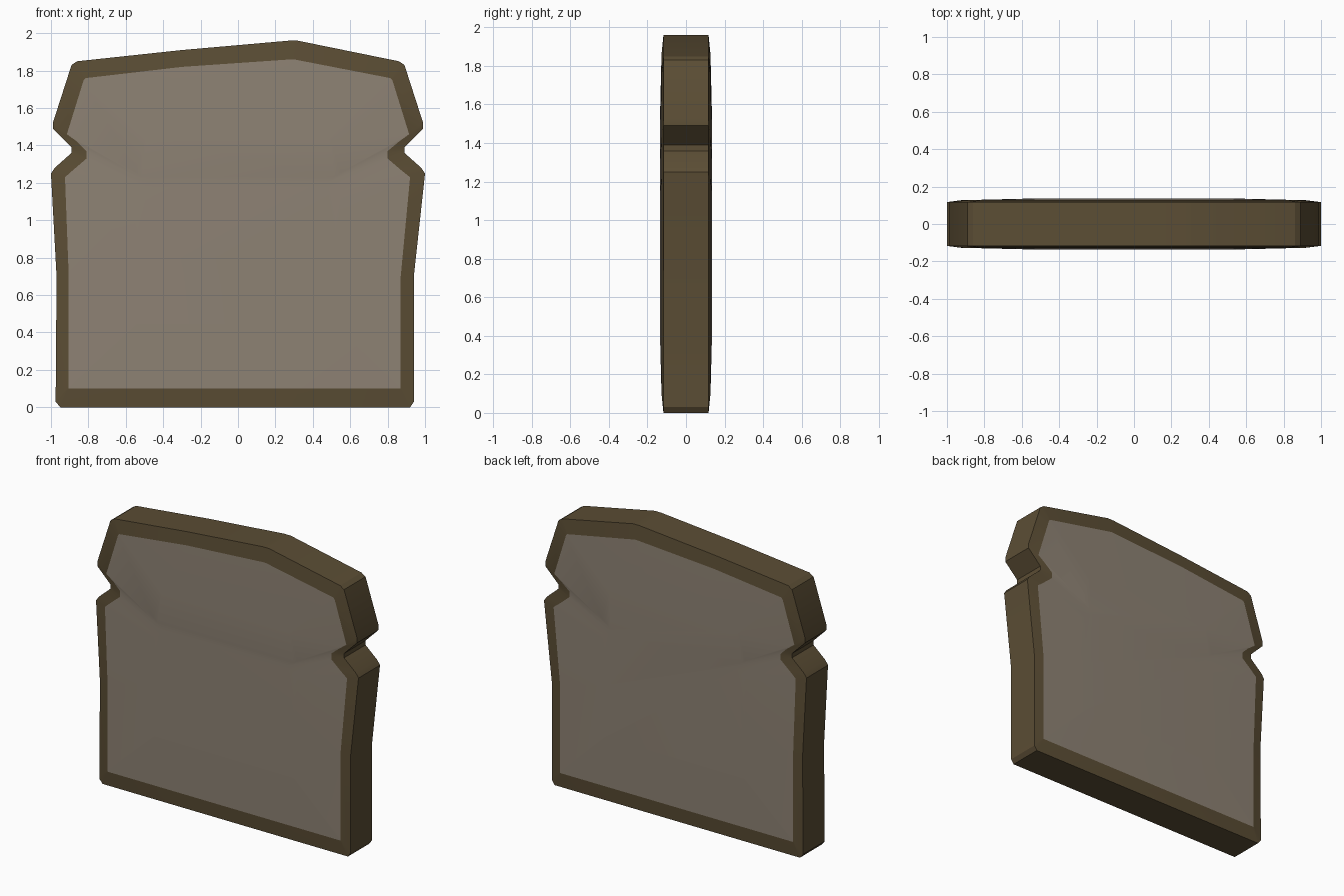
import bpy
import bmesh
import math

if "Cube" in bpy.data.objects:
    bpy.data.objects.remove(bpy.data.objects["Cube"])

# Paired outlines, counter-clockwise seen from the front: (outer x, z, inner x, z)
OUTLINE = [
    (-0.95, 0.00, -0.905, 0.10), (0.92, 0.00, 0.87, 0.10),
    (0.94, 0.03, 0.87, 0.11), (0.94, 0.70, 0.87, 0.70),
    (1.00, 1.25, 0.92, 1.23), (0.98, 1.28, 0.87, 1.27),
    (0.89, 1.36, 0.80, 1.33), (0.89, 1.39, 0.80, 1.37),
    (0.99, 1.49, 0.86, 1.42), (0.99, 1.52, 0.915, 1.46),
    (0.89, 1.83, 0.825, 1.75), (0.86, 1.85, 0.815, 1.76),
    (0.32, 1.96, 0.30, 1.86), (0.27, 1.96, 0.28, 1.86),
    (-0.30, 1.91, -0.30, 1.82), (-0.86, 1.85, -0.815, 1.76),
    (-0.89, 1.83, -0.825, 1.75), (-0.99, 1.52, -0.915, 1.46),
    (-0.99, 1.49, -0.86, 1.42), (-0.89, 1.39, -0.81, 1.37),
    (-0.89, 1.36, -0.81, 1.33), (-0.98, 1.28, -0.88, 1.27),
    (-1.00, 1.25, -0.925, 1.23), (-0.97, 0.70, -0.905, 0.70),
    (-0.975, 0.03, -0.905, 0.11),
]
OUTER = [(p[0], p[1]) for p in OUTLINE]
INNER = [(p[2], p[3]) for p in OUTLINE]
CENTRE = [(x * 0.6, 0.95 + (z - 0.95) * 0.6) for x, z in INNER]
EDGE_Y, RIM_Y, DOME_Y = 0.117, 0.127, 0.136


def ring(bm, points, y):
    return [bm.verts.new((x, y, z)) for x, z in points]


def bridge(bm, a, b):
    for i in range(len(a)):
        j = (i + 1) % len(a)
        bm.faces.new((a[i], a[j], b[j], b[i]))


def finish(name, bm, colour):
    mesh = bpy.data.meshes.new(name)
    bm.to_mesh(mesh)
    bm.free()
    obj = bpy.data.objects.new(name, mesh)
    bpy.context.collection.objects.link(obj)
    mat = bpy.data.materials.new(name)
    mat.diffuse_color = colour
    mat.use_nodes = True
    mat.node_tree.nodes["Principled BSDF"].inputs["Base Color"].default_value = mat.diffuse_color
    mesh.materials.append(mat)
    bpy.ops.object.select_all(action='DESELECT')
    obj.select_set(True)
    bpy.context.view_layer.objects.active = obj
    bpy.ops.object.shade_smooth_by_angle(angle=math.radians(20))


# Crust: side band with a sloping rim on both faces
bm = bmesh.new()
rings = [ring(bm, INNER, -RIM_Y), ring(bm, OUTER, -EDGE_Y),
         ring(bm, OUTER, EDGE_Y), ring(bm, INNER, RIM_Y)]
for a, b in zip(rings, rings[1:]):
    bridge(bm, b, a)
bmesh.ops.reverse_faces(bm, faces=bm.faces[:])
bmesh.ops.recalc_face_normals(bm, faces=bm.faces[:])
finish("crust", bm, (0.105, 0.075, 0.035, 1))

# Crumb: slightly domed front and back faces
bm = bmesh.new()
for side in (-1, 1):
    rim = ring(bm, INNER, side * RIM_Y)
    dome = ring(bm, CENTRE, side * DOME_Y)
    if side < 0:
        bridge(bm, rim, dome)
        bm.faces.new(dome)
    else:
        bridge(bm, dome, rim)
        bm.faces.new(dome[::-1])
finish("crumb", bm, (0.27, 0.225, 0.175, 1))
